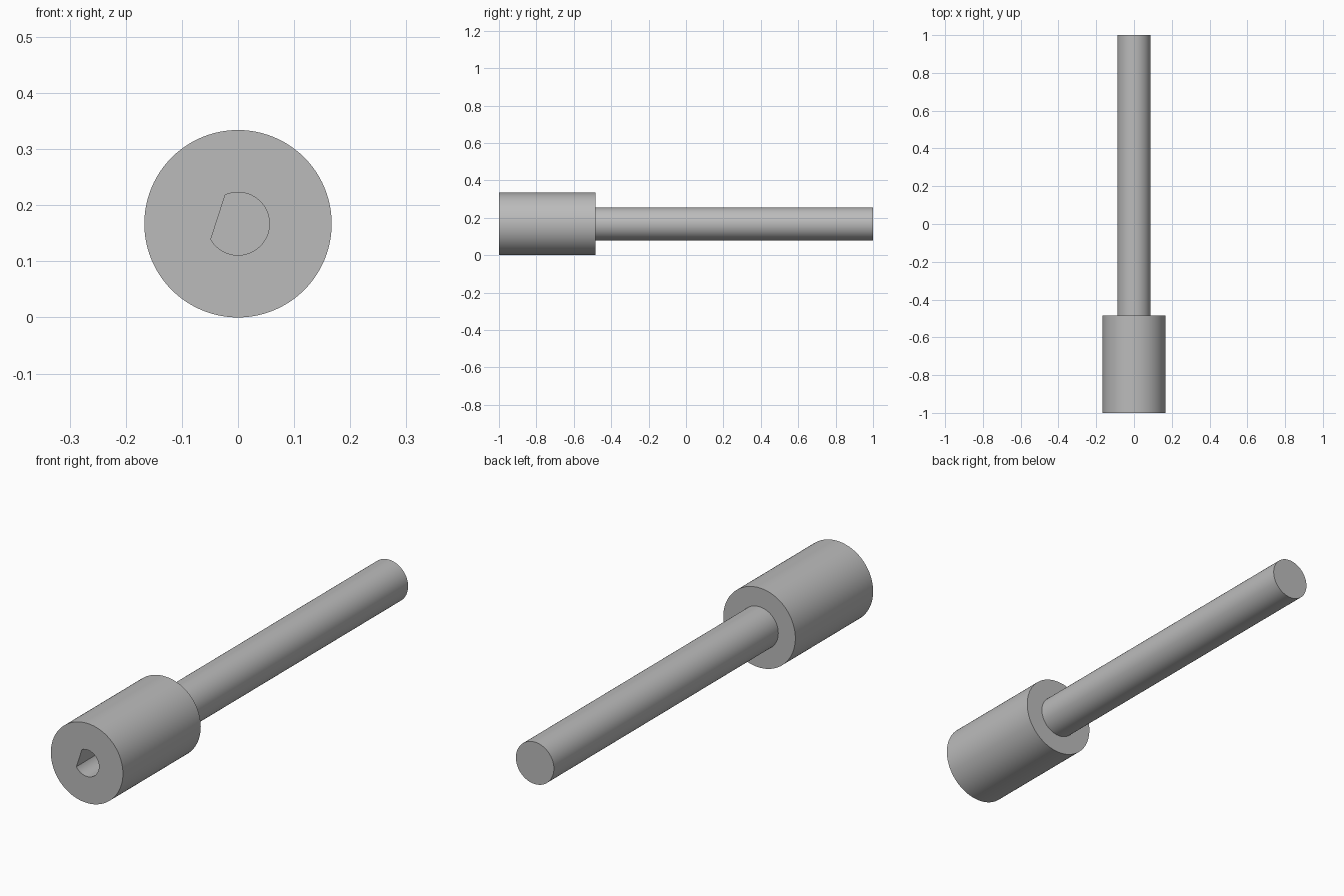
import bpy, bmesh
from math import cos, sin, radians, pi

cube = bpy.data.objects.get("Cube")
if cube:
    bpy.data.objects.remove(cube)

SIDES = 96
HEAD_R, SHAFT_R, BORE_R = 0.167, 0.088, 0.056
FRONT, SHOULDER, BACK, BORE_END = -1.0, -0.485, 1.0, -0.6
AXIS_Z = HEAD_R

# Plain grey material
grey = bpy.data.materials.new("steel_grey")
grey.use_nodes = True
color = (0.5, 0.5, 0.5, 1)
grey.diffuse_color = color
grey.node_tree.nodes["Principled BSDF"].inputs["Base Color"].default_value = color

bm = bmesh.new()
full_turn = [2 * pi * i / SIDES for i in range(SIDES)]
# The bore is an arc closed by a straight chord, giving a D shape
d_arc = [radians(-150 + 264 * i / 64) for i in range(65)]


def ring(radius, y, angles):
    return [bm.verts.new((radius * cos(a), y, AXIS_Z + radius * sin(a))) for a in angles]


def bridge(a, b):
    for i in range(len(a)):
        j = (i + 1) % len(a)
        bm.faces.new((a[i], a[j], b[j], b[i]))


def loop_edges(verts):
    return [bm.edges.get((v, verts[i - 1])) for i, v in enumerate(verts)]


# Outer skin: head, shoulder, shaft and end cap
outer = [ring(r, y, full_turn) for r, y in
         ((HEAD_R, FRONT), (HEAD_R, SHOULDER), (SHAFT_R, SHOULDER), (SHAFT_R, BACK))]
for a, b in zip(outer, outer[1:]):
    bridge(a, b)
bm.faces.new(outer[-1])

# D-shaped blind bore
mouth, floor = ring(BORE_R, FRONT, d_arc), ring(BORE_R, BORE_END, d_arc)
bridge(mouth, floor)
bm.faces.new(floor)

# Front face between the rim and the bore
bmesh.ops.triangle_fill(bm, use_beauty=True,
                        edges=loop_edges(outer[0]) + loop_edges(mouth))
bmesh.ops.recalc_face_normals(bm, faces=bm.faces)

mesh = bpy.data.meshes.new("shaft_with_socket_head")
bm.to_mesh(mesh)
bm.free()
mesh.materials.append(grey)
body = bpy.data.objects.new("shaft_with_socket_head", mesh)
bpy.context.collection.objects.link(body)

# Smooth round walls, sharp rims
bpy.ops.object.select_all(action='DESELECT')
body.select_set(True)
bpy.context.view_layer.objects.active = body
bpy.ops.object.shade_smooth_by_angle(angle=radians(30))
